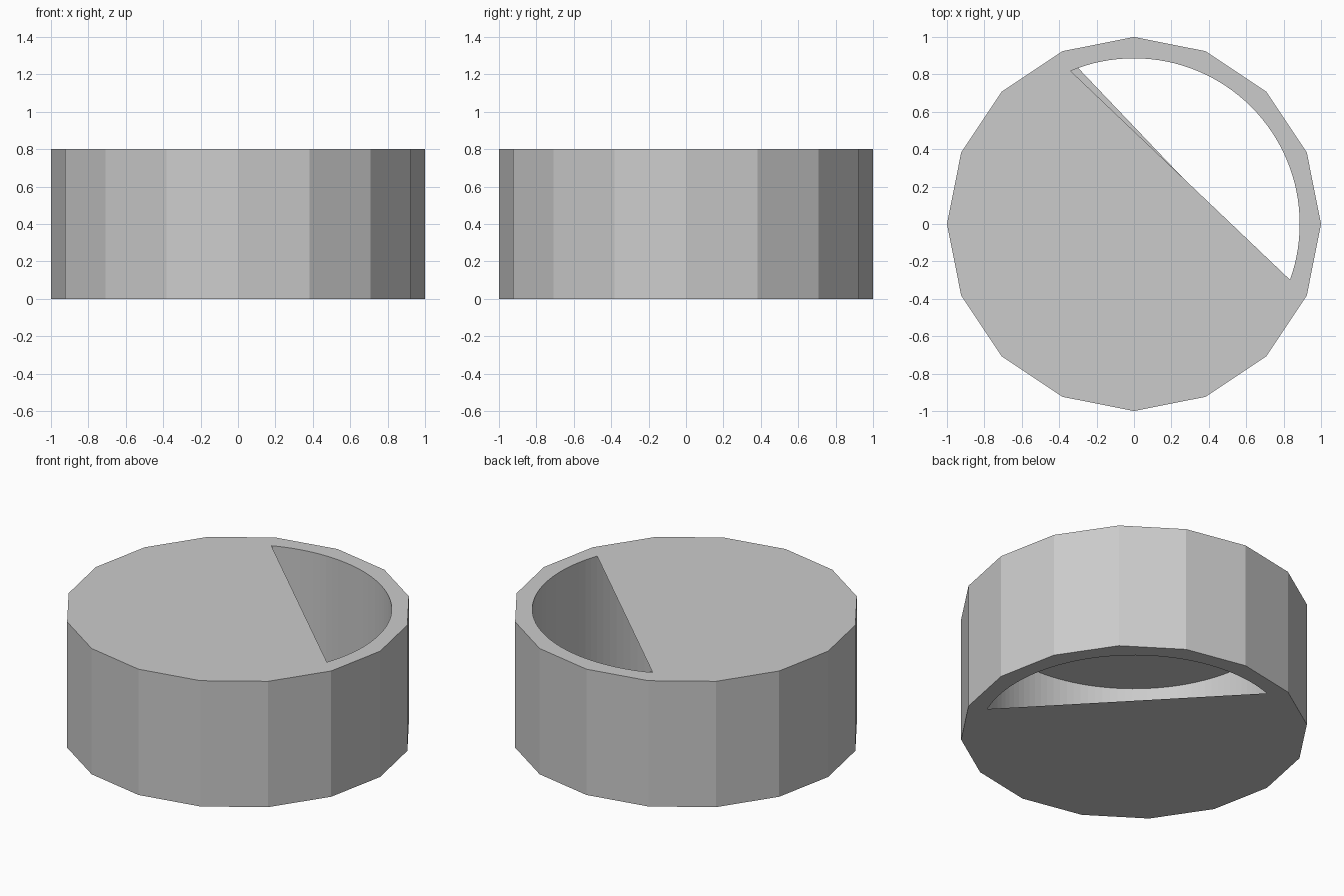
import bpy, bmesh
from math import cos, sin, tau

if "Cube" in bpy.data.objects:
    bpy.data.objects.remove(bpy.data.objects["Cube"])

OUT_N, IN_N = 16, 128
OUT_R, IN_R, H = 1.0, 0.886, 0.8
STEP = IN_N // OUT_N


def point(i, n, r, z):
    a = tau * i / n
    return (r * cos(a), r * sin(a), z)


def finish(bm, name):
    mesh = bpy.data.meshes.new(name)
    bm.to_mesh(mesh)
    bm.free()
    obj = bpy.data.objects.new(name, mesh)
    bpy.context.collection.objects.link(obj)
    return obj


# Ring body: sixteen-sided outside, round bore inside
bm = bmesh.new()
outer = [[bm.verts.new(point(i, OUT_N, OUT_R, z)) for i in range(OUT_N)] for z in (0, H)]
inner = [[bm.verts.new(point(i, IN_N, IN_R, z)) for i in range(IN_N)] for z in (0, H)]
for i in range(OUT_N):
    j = (i + 1) % OUT_N
    bm.faces.new((outer[0][i], outer[0][j], outer[1][j], outer[1][i]))
    # Flat rim sections at top and bottom
    for level in (0, 1):
        arc = [inner[level][(i * STEP + k) % IN_N] for k in range(STEP + 1)]
        loop = [outer[level][i], outer[level][j]] + arc[::-1]
        bm.faces.new(loop if level else loop[::-1])
for i in range(IN_N):
    j = (i + 1) % IN_N
    bm.faces.new((inner[0][j], inner[0][i], inner[1][i], inner[1][j]))
finish(bm, "ring_body")


# Thin covers closing the bore up to a straight chord
def cover(name, z, first, last, up):
    bm = bmesh.new()
    loop = [bm.verts.new(point(i, IN_N, IN_R, z)) for i in range(first, last + 1)]
    bm.faces.new(loop if up else loop[::-1])
    finish(bm, name)


cover("top_cover", H, 40, 121, True)
cover("bottom_cover", 0, 39, 120, False)
